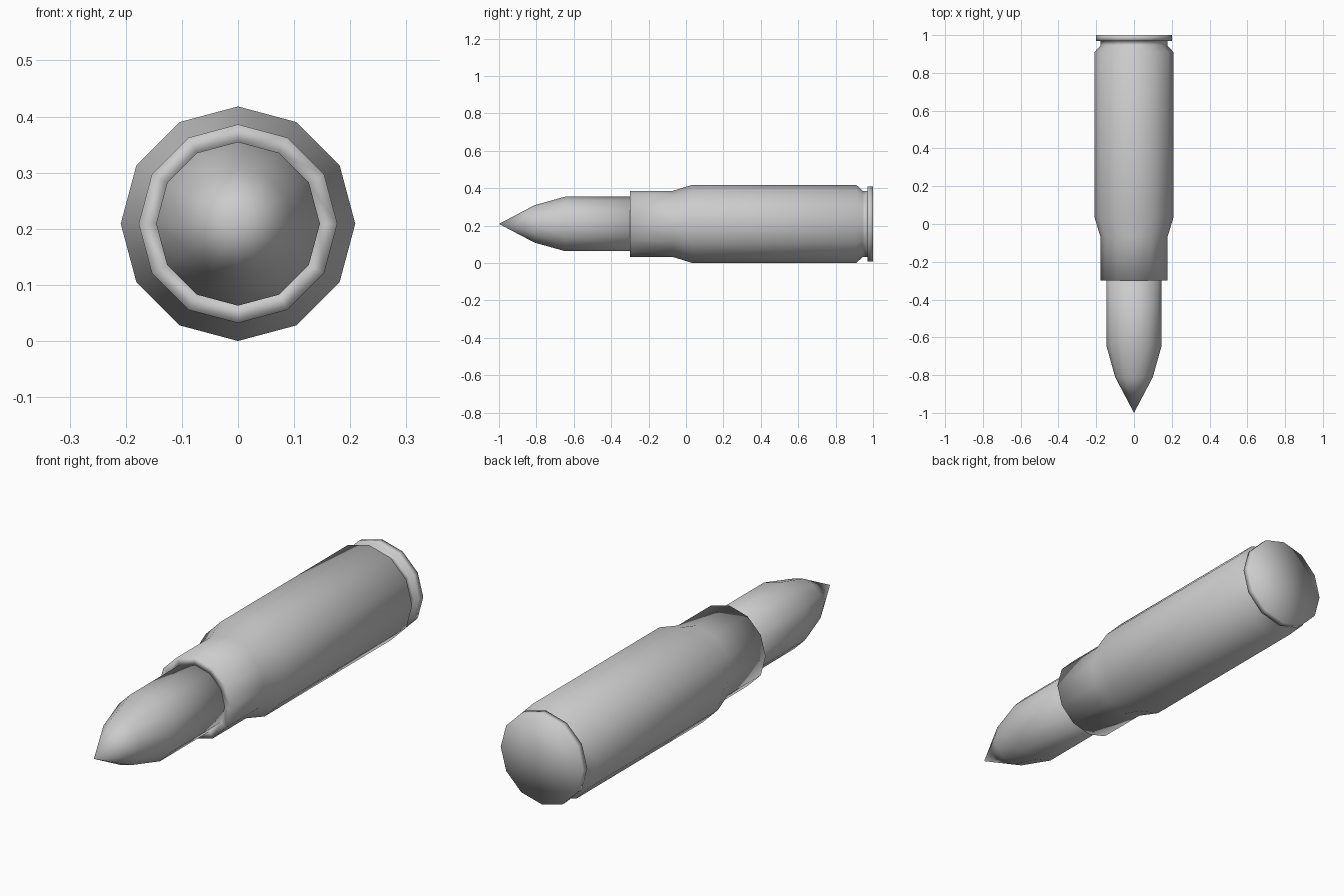
import bpy, bmesh, math
from mathutils import Matrix, Vector

cube = bpy.data.objects.get("Cube")
if cube:
    bpy.data.objects.remove(cube, do_unlink=True)

SIDES = 12
AXIS_HEIGHT = 0.209

# Single plain grey for the whole model
grey = bpy.data.materials.new("plain_grey")
grey.use_nodes = True
colour = (0.6, 0.6, 0.6, 1.0)
grey.diffuse_color = colour
bsdf = next(n for n in grey.node_tree.nodes if n.type == 'BSDF_PRINCIPLED')
bsdf.inputs["Base Color"].default_value = colour


def lathe(name, profile):
    """Revolve (y, radius) points around the long axis into a smooth closed body."""
    bm = bmesh.new()
    verts = [bm.verts.new((0, y, r)) for y, r in profile]
    edges = [bm.edges.new(pair) for pair in zip(verts, verts[1:])]
    bmesh.ops.spin(bm, geom=verts + edges, cent=(0, 0, 0), axis=(0, 1, 0),
                   angle=math.tau, steps=SIDES, use_duplicate=False)
    bmesh.ops.remove_doubles(bm, verts=bm.verts, dist=0.0005)
    bmesh.ops.recalc_face_normals(bm, faces=bm.faces)
    bmesh.ops.translate(bm, verts=bm.verts, vec=(0, 0, AXIS_HEIGHT))
    for face in bm.faces:
        face.smooth = True
    mesh = bpy.data.meshes.new(name)
    bm.to_mesh(mesh)
    bm.free()
    mesh.materials.append(grey)
    obj = bpy.data.objects.new(name, mesh)
    bpy.context.collection.objects.link(obj)
    return obj


# Pointed tip with a straight shank seated in the neck
lathe("pointed_tip", [(-1.0, 0), (-0.81, 0.10), (-0.645, 0.146),
                      (-0.2, 0.146), (-0.2, 0)])

# Casing: open mouth, neck, shoulder, body, groove and rear rim
lathe("casing", [
    (-0.22, 0), (-0.22, 0.144), (-0.3, 0.144),   # inside of the mouth
    (-0.3, 0.177), (-0.07, 0.177),               # neck
    (0.035, 0.209), (0.91, 0.209),               # shoulder and body
    (0.945, 0.177), (0.97, 0.177),               # groove
    (0.97, 0.2), (1.0, 0.2), (1.0, 0),           # rim and base
])
